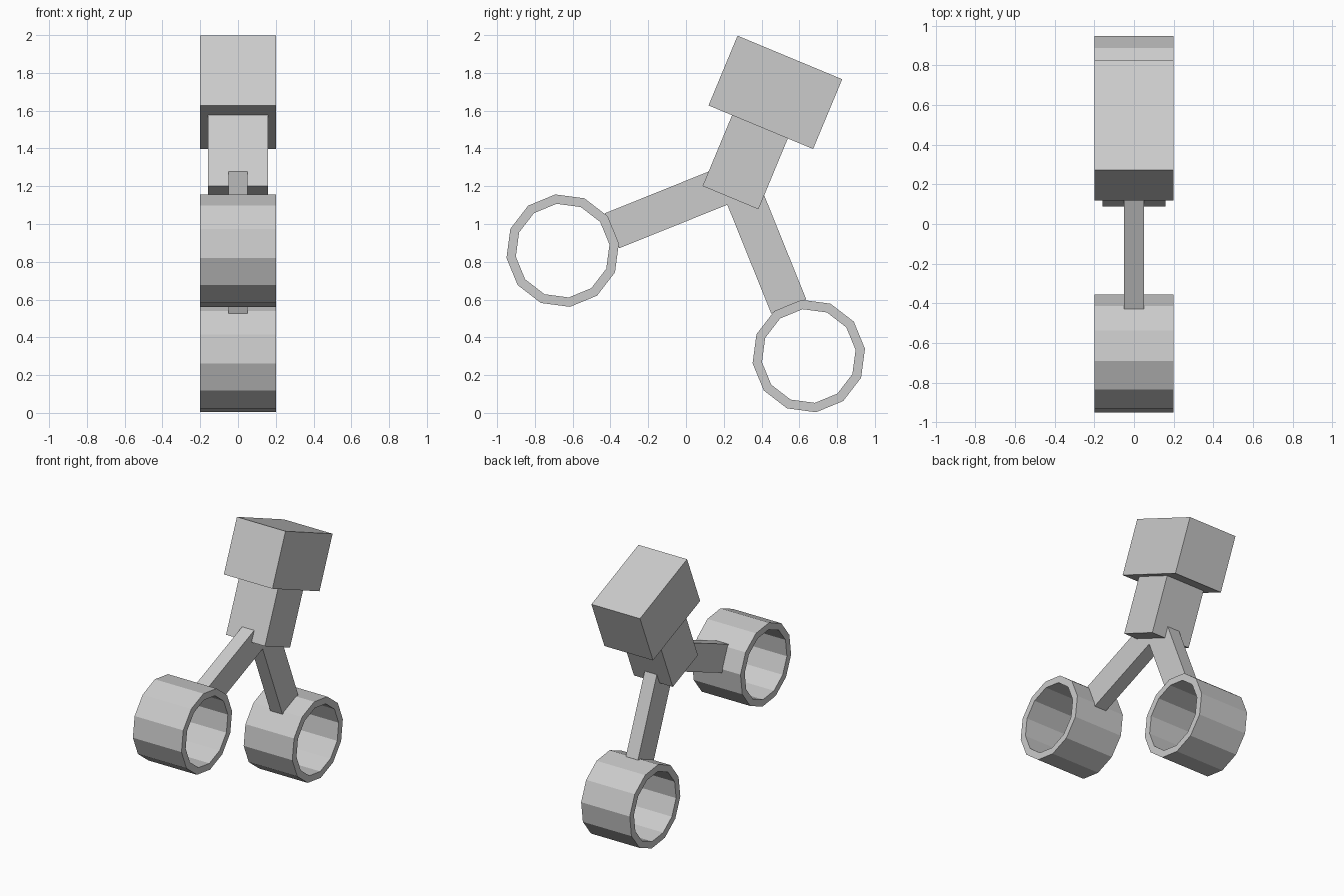
import bpy
import math
from mathutils import Vector

if "Cube" in bpy.data.objects:
    bpy.data.objects.remove(bpy.data.objects["Cube"])

TILT = math.radians(22.6)
PIVOT = Vector((0, 0.274, 1.232))
FRONT_HUB = Vector((0, -0.653, 0.859))
REAR_HUB = Vector((0, 0.650, 0.301))
RING_RADIUS, RING_WALL, RING_WIDTH, SIDES = 0.30, 0.05, 0.40, 12

grey = bpy.data.materials.new("light grey")
grey.use_nodes = True
grey.diffuse_color = (0.6, 0.6, 0.6, 1)
grey.node_tree.nodes["Principled BSDF"].inputs["Base Color"].default_value = (0.6, 0.6, 0.6, 1)


def finish(obj, name):
    obj.name = name
    obj.data.materials.append(grey)
    return obj


def box(name, centre, size, angle):
    """Box turned about the x axis."""
    bpy.ops.mesh.primitive_cube_add(size=1, location=centre, rotation=(angle, 0, 0))
    obj = bpy.context.object
    obj.scale = size
    return finish(obj, name)


def arm(name, hub):
    """Flat bar from the ring wall to the pivot."""
    direction = (PIVOT - hub).normalized()
    start = hub + direction * 0.283
    angle = math.atan2(direction.z, direction.y)
    box(name, (start + PIVOT) / 2, (0.10, (PIVOT - start).length, 0.20), angle)


def ring(name, hub):
    """Open twelve-sided tube lying along x."""
    profile = [(RING_RADIUS, -1), (RING_RADIUS, 1),
               (RING_RADIUS - RING_WALL, 1), (RING_RADIUS - RING_WALL, -1)]
    verts, faces = [], []
    for i in range(SIDES):
        a = math.tau * i / SIDES - TILT
        for r, side in profile:
            verts.append((side * RING_WIDTH / 2, r * math.cos(a), r * math.sin(a)))
        for k in range(4):
            n, j = (k + 1) % 4, (i + 1) % SIDES
            faces.append((i * 4 + k, j * 4 + k, j * 4 + n, i * 4 + n))
    mesh = bpy.data.meshes.new(name)
    mesh.from_pydata(verts, [], [f[::-1] for f in faces])
    obj = bpy.data.objects.new(name, mesh)
    obj.location = hub
    bpy.context.collection.objects.link(obj)
    finish(obj, name)


# Upper block and neck
up = Vector((0, math.sin(TILT), math.cos(TILT)))
box("upper_block", (0, 0.473, 1.697), (0.40, 0.60, 0.40), -TILT)
box("neck", PIVOT + up * 0.11, (0.32, 0.32, 0.42), -TILT)

# Arms and rings
for label, hub in (("front", FRONT_HUB), ("rear", REAR_HUB)):
    arm(label + "_arm", hub)
    ring(label + "_ring", hub)
